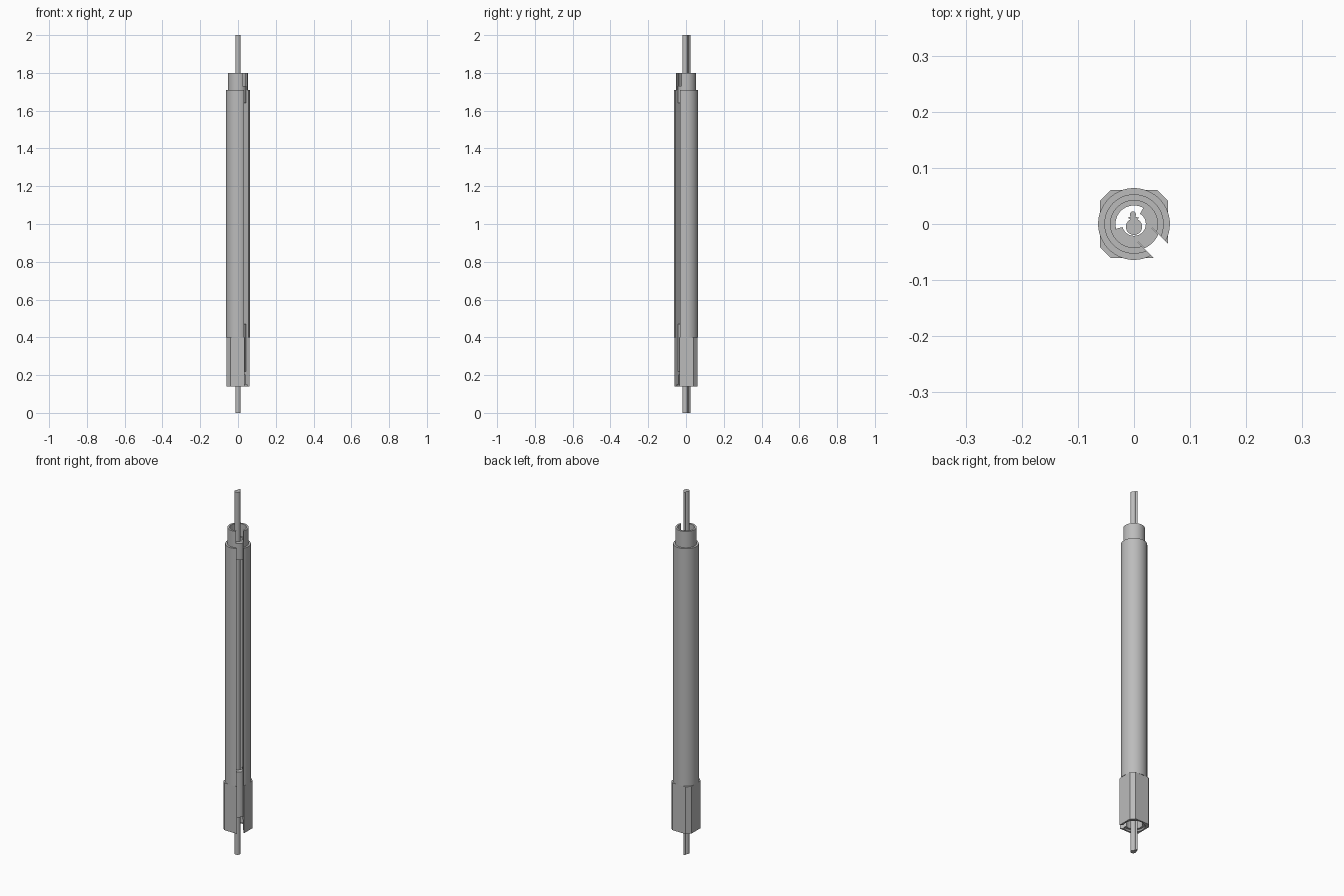
import bpy, bmesh
from math import sin, cos, asin, pi, radians

cube = bpy.data.objects.get("Cube")
if cube:
    bpy.data.objects.remove(cube)

grey = bpy.data.materials.new("metal_grey")
grey.use_nodes = True
colour = (0.5, 0.5, 0.5, 1)
grey.diffuse_color = colour
grey.node_tree.nodes["Principled BSDF"].inputs["Base Color"].default_value = colour

SLOT_DIR = -pi / 4      # the slot opens diagonally
SLOT_HALF = 0.018


def arc(r, a0, a1, steps=48, cx=0.0, cy=0.0):
    return [(cx + r * cos(a0 + (a1 - a0) * i / steps),
             cy + r * sin(a0 + (a1 - a0) * i / steps)) for i in range(steps + 1)]


def slotted_arc(r):
    """Circle of radius r, left open where the parallel-sided slot passes."""
    gap = asin(SLOT_HALF / r)
    return arc(r, SLOT_DIR + gap, SLOT_DIR + 2 * pi - gap)


def prism(name, profile, z0, z1):
    """Extrude a closed profile from z0 to z1."""
    bm = bmesh.new()
    face = bm.faces.new([bm.verts.new((x, y, z0)) for x, y in profile])
    top = bmesh.ops.extrude_face_region(bm, geom=[face])["geom"]
    bmesh.ops.translate(bm, vec=(0, 0, z1 - z0),
                        verts=[v for v in top if isinstance(v, bmesh.types.BMVert)])
    bmesh.ops.recalc_face_normals(bm, faces=bm.faces[:])
    mesh = bpy.data.meshes.new(name)
    bm.to_mesh(mesh)
    bm.free()
    mesh.materials.append(grey)
    mesh.shade_smooth()
    mesh.set_sharp_from_angle(angle=radians(30))
    obj = bpy.data.objects.new(name, mesh)
    bpy.context.collection.objects.link(obj)
    return obj


def slotted_tube(name, outer, inner, z0, z1):
    prism(name, slotted_arc(outer) + slotted_arc(inner)[::-1], z0, z1)


# Nested slotted sleeves
slotted_tube("outer_sleeve", 0.064, 0.053, 0.40, 1.71)
slotted_tube("inner_sleeve", 0.053, 0.042, 0.15, 1.80)
slotted_tube("liner", 0.042, 0.033, 0.20, 1.73)

# Square collar with chamfered corners, open at the slot
h, c = 0.061, 0.041
s = h - SLOT_HALF * 2 ** 0.5
collar = [(h, -s), (h, c), (c, h), (-c, h), (-h, c), (-h, -c), (-c, -h), (s, -h)]
prism("collar", collar + slotted_arc(0.053)[::-1], 0.14, 0.40)

# Retaining clips at both ends, each with a tab filling the slot
for end, z0, z1 in (("lower", 0.22, 0.47), ("upper", 1.64, 1.73)):
    a0, a1 = radians(-165), radians(60)
    prism(end + "_clip", arc(0.033, a0, a1) + arc(0.021, a1, a0), z0, z1)
    wide, narrow = asin(0.0175 / 0.047), asin(0.0175 / 0.031)
    prism(end + "_tab",
          arc(0.047, SLOT_DIR - wide, SLOT_DIR + wide, 10)
          + arc(0.031, SLOT_DIR + narrow, SLOT_DIR - narrow, 10), z0, z1)

# Full-length rod with a narrow neck and a small bead along its back
body = arc(0.0145, radians(115), radians(425), 32, 0, -0.005)
bead = arc(0.0055, radians(-45), radians(225), 16, -0.002, 0.017)
shoulder_right, shoulder_left = (0.009, 0.011), (-0.011, 0.011)
prism("rod", body + [shoulder_right] + bead + [shoulder_left], 0, 2)
